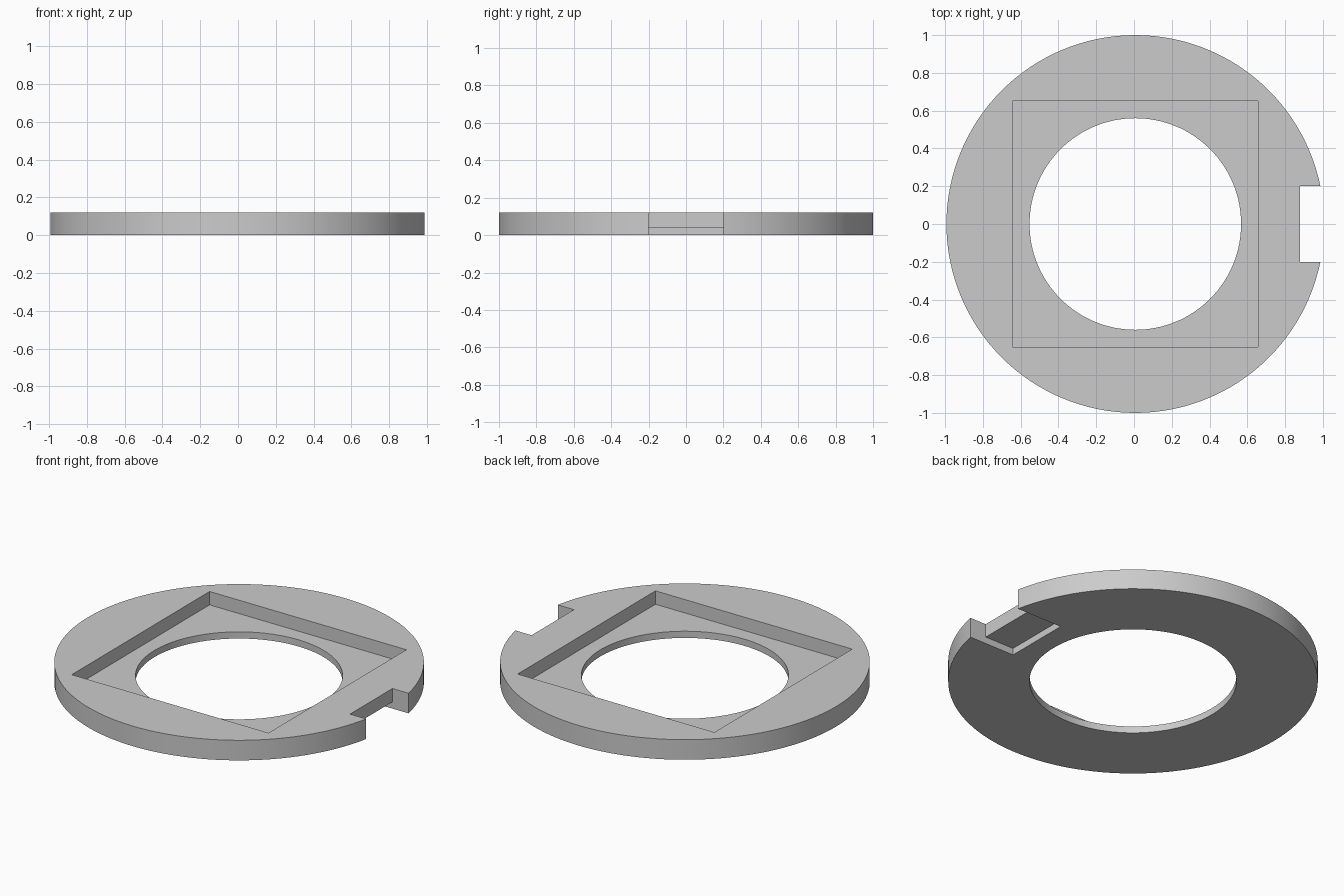
import bpy

cube = bpy.data.objects.get("Cube")
if cube:
    bpy.data.objects.remove(cube, do_unlink=True)

THICK = 0.12      # ring height
FLOOR = 0.04      # level of the pocket floor and the slot ceiling
CX = 0.007        # ring centre, shifted by the notch

grey = bpy.data.materials.new("plain_grey")
grey.use_nodes = True
colour = (0.6, 0.6, 0.6, 1)
grey.diffuse_color = colour
grey.node_tree.nodes["Principled BSDF"].inputs["Base Color"].default_value = colour


def disc(name, radius, z0, z1):
    bpy.ops.mesh.primitive_cylinder_add(vertices=128, radius=radius, depth=z1 - z0,
                                        location=(CX, 0, (z0 + z1) / 2))
    ob = bpy.context.object
    ob.name = name
    return ob


def box(name, x0, x1, half_y, z0, z1):
    bpy.ops.mesh.primitive_cube_add(size=1, location=((x0 + x1) / 2, 0, (z0 + z1) / 2))
    ob = bpy.context.object
    ob.name = name
    ob.scale = (x1 - x0, 2 * half_y, z1 - z0)
    bpy.ops.object.transform_apply(location=False, rotation=False, scale=True)
    return ob


def cut(target, cutter):
    cutter.hide_render = True
    mod = target.modifiers.new(cutter.name, 'BOOLEAN')
    mod.operation = 'DIFFERENCE'
    mod.solver = 'EXACT'
    mod.object = cutter
    bpy.context.view_layer.objects.active = target
    bpy.ops.object.modifier_apply(modifier=mod.name)
    bpy.data.objects.remove(cutter, do_unlink=True)


# Flat round plate
ring = disc("adapter_ring", 1.0, 0, THICK)
ring.data.materials.append(grey)

# Central hole, square pocket in the top, edge notch, slot under the notch
cut(ring, disc("centre_hole", 0.56, -0.1, 0.3))
cut(ring, box("square_pocket", CX - 0.65, CX + 0.65, 0.65, FLOOR, 0.3))
cut(ring, box("edge_notch", 0.88, 1.2, 0.2, -0.1, 0.3))
cut(ring, box("underside_slot", 0.687, 1.1, 0.2, -0.05, FLOOR))

# Smooth round walls with sharp rims
bpy.ops.object.select_all(action='DESELECT')
ring.select_set(True)
bpy.context.view_layer.objects.active = ring
bpy.ops.object.shade_smooth_by_angle(angle=0.5)
